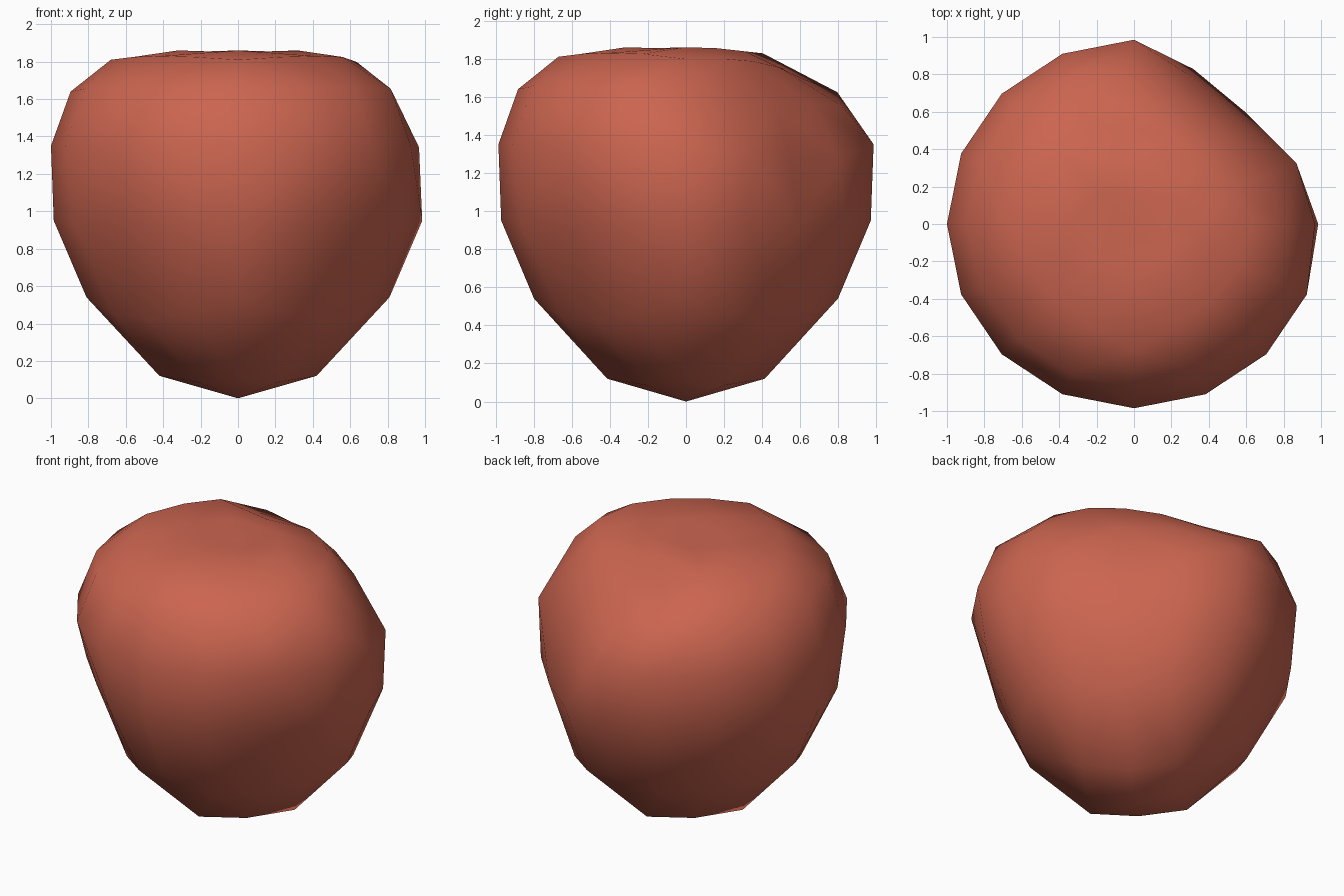
import bpy, bmesh, math
from mathutils import Vector

if "Cube" in bpy.data.objects:
    bpy.data.objects.remove(bpy.data.objects["Cube"])

# Fruit profiles (radius, height), bottom to top: along cube corners and face middles
CORNER = [(0, 0), (.42, .12), (.81, .54), (.985, .95), (1, 1.35),
          (.895, 1.64), (.68, 1.81), (.32, 1.86), (0, 1.81)]
MIDDLE = [(0, 0), (.29, .085), (.69, .42), (.965, .92), (1, 1.35),
          (.88, 1.66), (.58, 1.83), (.23, 1.855), (0, 1.81)]

# Bite: flattened towards a slanted plane in the upper back right
BITE_NORMAL, BITE_LEVEL, BITE_AMOUNT = Vector((.49, .66, .57)), 1.42, .85
# Soft dents around the bite and low at the front: centre, push, radius
DENTS = [((.62, .65, 1.05), (-.085, -.085, 0), .6),
         ((-.1, .65, 1.82), (0, -.03, -.095), .4),
         ((.85, .1, 1.62), (-.08, 0, -.02), .42),
         ((.68, -.68, .9), (-.06, .06, 0), .45),
         ((-.68, -.68, .9), (.06, .06, 0), .45)]


def shape(co):
    """Map a point of the gridded cube onto the fruit."""
    x, y, z = co
    k = max(abs(x), abs(y))
    if z < -.99:
        level = round(k * 2)
    elif z > .99:
        level = 8 - round(k * 2)
    else:
        level = 4 + round(z * 2)
    if k < .01:
        angle, c = 0, 0
    elif abs(x) >= abs(y):
        c = abs(y / x)
        angle = math.pi / 4 * y / x + (math.pi if x < 0 else 0)
    else:
        c = abs(x / y)
        angle = math.pi / 2 - math.pi / 4 * x / y + (math.pi if y < 0 else 0)
    angle += math.pi / 4
    w = c * c
    r = CORNER[level][0] * w + MIDDLE[level][0] * (1 - w)
    h = CORNER[level][1] * w + MIDDLE[level][1] * (1 - w)
    p = Vector((r * math.cos(angle), r * math.sin(angle) * .985, h))
    move = -BITE_NORMAL * max(0, BITE_NORMAL.dot(p) - BITE_LEVEL) * BITE_AMOUNT
    for centre, push, radius in DENTS:
        move += Vector(push) * max(0, 1 - ((p - Vector(centre)).length / radius) ** 2)
    return p + move


# Fruit body from a 4 x 4 gridded cube
bm = bmesh.new()
bmesh.ops.create_cube(bm, size=2)
bmesh.ops.subdivide_edges(bm, edges=bm.edges[:], cuts=3, use_grid_fill=True)
for v in bm.verts:
    v.co = shape(v.co)
# Split each quad along its more bulging diagonal
core = Vector((0, 0, 1))
for f in bm.faces[:]:
    a, b, c, d = f.verts
    if ((a.co + c.co) / 2 - core).length > ((b.co + d.co) / 2 - core).length:
        bmesh.utils.face_split(f, a, c)
    else:
        bmesh.utils.face_split(f, b, d)
bmesh.ops.recalc_face_normals(bm, faces=bm.faces[:])
for f in bm.faces:
    f.smooth = True
mesh = bpy.data.meshes.new("bitten_fruit")
bm.to_mesh(mesh)
bm.free()

red = bpy.data.materials.new("warm red")
red.diffuse_color = (.60, .13, .08, 1)
red.use_nodes = True
red.node_tree.nodes["Principled BSDF"].inputs["Base Color"].default_value = red.diffuse_color
mesh.materials.append(red)
bpy.context.collection.objects.link(bpy.data.objects.new("bitten_fruit", mesh))
